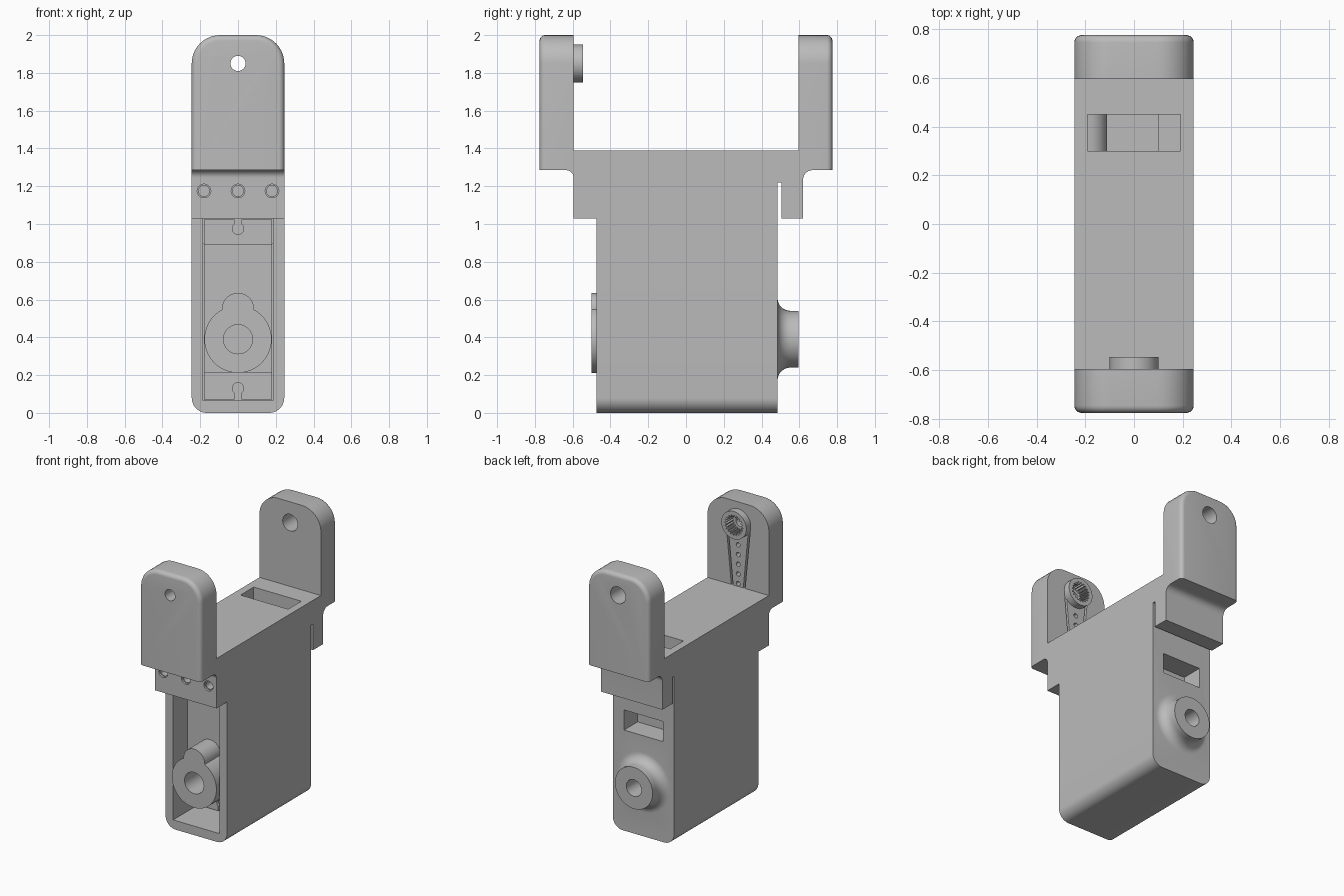
import bpy, bmesh
from math import sin, cos, pi, radians

if "Cube" in bpy.data.objects:
    bpy.data.objects.remove(bpy.data.objects["Cube"])

grey = bpy.data.materials.new("plain grey")
grey.use_nodes = True
grey.diffuse_color = (0.5, 0.5, 0.5, 1)
grey.node_tree.nodes["Principled BSDF"].inputs["Base Color"].default_value = grey.diffuse_color

W = 0.245       # half width of the bracket
HINGE_Z = 1.85  # hinge axis height
SHAFT_Z = 0.39  # servo shaft height


def loft(name, rings):
    """Closed solid through equal-length rings of points."""
    bm = bmesh.new()
    rows = [[bm.verts.new(p) for p in ring] for ring in rings]
    n = len(rows[0])
    for a, b in zip(rows, rows[1:]):
        for i in range(n):
            j = (i + 1) % n
            bm.faces.new((a[i], a[j], b[j], b[i]))
    bm.faces.new(rows[0])
    bm.faces.new(rows[-1])
    bmesh.ops.recalc_face_normals(bm, faces=bm.faces)
    mesh = bpy.data.meshes.new(name)
    bm.to_mesh(mesh)
    bm.free()
    ob = bpy.data.objects.new(name, mesh)
    bpy.context.collection.objects.link(ob)
    mesh.materials.append(grey)
    return ob


def prism(name, outline, y0, y1):
    return loft(name, [[(x, y, z) for x, z in outline] for y in (y0, y1)])


def arc(cx, cz, r, a0, a1, n=10):
    angles = [radians(a0 + (a1 - a0) * i / n) for i in range(n + 1)]
    return [(cx + r * cos(a), cz + r * sin(a)) for a in angles]


def circle(x, z, r, n=48):
    return arc(x, z, r, 0, 360 - 360 / n, n - 1)


def rect(x0, x1, z0, z1):
    return [(x0, z0), (x1, z0), (x1, z1), (x0, z1)]


def rod(x, z, r, y0, y1, n=48):
    return prism("rod", circle(x, z, r, n), y0, y1)


def combine(ob, op, tools):
    bpy.context.view_layer.objects.active = ob
    for tool in tools:
        mod = ob.modifiers.new("combine", 'BOOLEAN')
        mod.operation, mod.object, mod.solver = op, tool, 'EXACT'
        bpy.ops.object.modifier_apply(modifier=mod.name)
        bpy.data.objects.remove(tool)


# Servo case with rounded lower edges
r = 0.08
case = prism("bracket", arc(-W + r, r, r, 180, 270) + arc(W - r, r, r, 270, 360)
             + [(W, 1.2), (-W, 1.2)], -0.475, 0.485)

# Cross beam, with fillets under both prongs and a clip slit at the back
side = [(-0.595, 1.03), (0.485, 1.03), (0.485, 1.22), (0.505, 1.22), (0.505, 1.03), (0.62, 1.03)]
side += arc(0.67, 1.235, 0.05, 180, 90) + [(0.68, 1.285), (0.68, 1.39), (-0.65, 1.39), (-0.65, 1.285)]
side += arc(-0.635, 1.245, 0.04, 90, 0)
beam = loft("beam", [[(x, y, z) for y, z in side] for x in (-W, W)])


# Hinge prongs with rounded tops and softened outer rims
def prong(sign):
    rings = []
    for y, inset in [(0.595, 0)] + [(0.745 + 0.03 * sin(a), 0.03 * (1 - cos(a)))
                                    for a in (i * pi / 12 for i in range(7))]:
        w, rad = W - inset, 0.15 - inset
        outline = [(-w, 1.285), (w, 1.285)]
        outline += arc(W - 0.15, HINGE_Z, rad, 0, 90) + arc(-W + 0.15, HINGE_Z, rad, 90, 180)
        rings.append([(x, sign * y, z) for x, z in outline])
    return loft("prong", rings)


# Flared pivot boss on the back
flare = [(0.47, 0.215), (0.485, 0.215)]
flare += [(0.555 - 0.07 * cos(a), 0.215 - 0.065 * sin(a)) for a in (i * pi / 16 for i in range(1, 9))]
flare += [(0.595, 0.15)]
pivot = loft("pivot", [[(x, y, z) for x, z in circle(0, SHAFT_Z, rad)] for y, rad in flare])
combine(case, 'UNION', [beam, prong(-1), prong(1), pivot])

# Openings: servo bay, hinge holes, pivot hole, cable slots, screw holes, horn recess
top_slot = [(-0.19, 1.5), (0.19, 1.5), (0.19, 1.25), (0.1, 1.25), (0.1, 1.1), (-0.11, 1.1)]
top_slot += arc(-0.19, 1.18, 0.08, 0, 90, 6)
horn_recess = [(-0.055, 1.39), (0.055, 1.39)] + arc(0, HINGE_Z, 0.1, 0, 180, 24)
cutters = [
    prism("bay", rect(-0.185, 0.185, 0.065, 1.03), -0.55, -0.18),
    prism("bay_top", rect(-0.185, 0.185, 0.9, 1.03), -0.47, -0.17),
    rod(0, HINGE_Z, 0.04, -0.9, -0.5), rod(0, HINGE_Z, 0.06, 0.5, 0.9),
    rod(0, SHAFT_Z, 0.06, 0.3, 0.7),
    prism("back_slot", rect(-0.155, 0.155, 0.725, 0.87), 0.33, 0.55),
    prism("top_slot", top_slot, 0.3, 0.45),
    prism("horn_recess", horn_recess, -0.655, -0.56)]
cutters += [rod(x, 1.175, 0.036, -0.7, -0.5, 32) for x in (-0.18, 0, 0.18)]
combine(case, 'DIFFERENCE', cutters)

# Servo: body, mounting tabs and keyhole-shaped gear housing
servo = prism("servo", rect(-0.18, 0.18, 0.215, 0.895), -0.32, -0.1)
combine(servo, 'UNION', [prism("tabs", rect(-0.18, 0.18, 0.07, 1.025), -0.2, -0.12),
                         rod(0, SHAFT_Z, 0.178, -0.5, -0.25, 64), rod(0, 0.55, 0.085, -0.5, -0.25)])
combine(servo, 'DIFFERENCE', [rod(0, SHAFT_Z, 0.077, -0.6, -0.25)]
        + [rod(0, z, 0.03, -0.3, -0.14, 24) for z in (0.13, 0.975)]
        + [prism("notch", rect(-0.018, 0.018, z, z + 0.1), -0.3, -0.14) for z in (0.03, 0.975)])

# Servo horn: tapered arm, hub, splined socket and a row of holes
arm = [(-0.04, 1.385), (0.04, 1.385)] + arc(0, HINGE_Z, 0.085, 0, 180, 24)
horn = prism("servo_horn", arm, -0.66, -0.595)
combine(horn, 'UNION', [rod(0, HINGE_Z, 0.1, -0.63, -0.545)])
teeth = 20
spline = [((0.073 if i % 4 < 2 else 0.058) * cos(i * pi / 2 / teeth),
           HINGE_Z + (0.073 if i % 4 < 2 else 0.058) * sin(i * pi / 2 / teeth))
          for i in range(teeth * 4)]
combine(horn, 'DIFFERENCE', [prism("socket", spline, -0.625, -0.5), rod(0, HINGE_Z, 0.04, -0.9, -0.5)]
        + [rod(0, 1.41 + 0.07 * i, 0.016, -0.65, -0.55, 16) for i in range(5)])

# Threaded sleeves inside the screw holes
sleeves = []
for x, label in ((-0.18, "right"), (0, "middle"), (0.18, "left")):
    sleeve = rod(x, 1.175, 0.036, -0.58, -0.5, 32)
    sleeve.name = label + "_sleeve"
    combine(sleeve, 'DIFFERENCE', [rod(x, 1.175, 0.029, -0.7, -0.51, 32)])
    sleeves.append(sleeve)

# Smooth the curved faces, keep hard edges
for ob in [case, servo, horn] + sleeves:
    bpy.ops.object.select_all(action='DESELECT')
    ob.select_set(True)
    bpy.context.view_layer.objects.active = ob
    bpy.ops.object.shade_smooth_by_angle(angle=radians(30))
